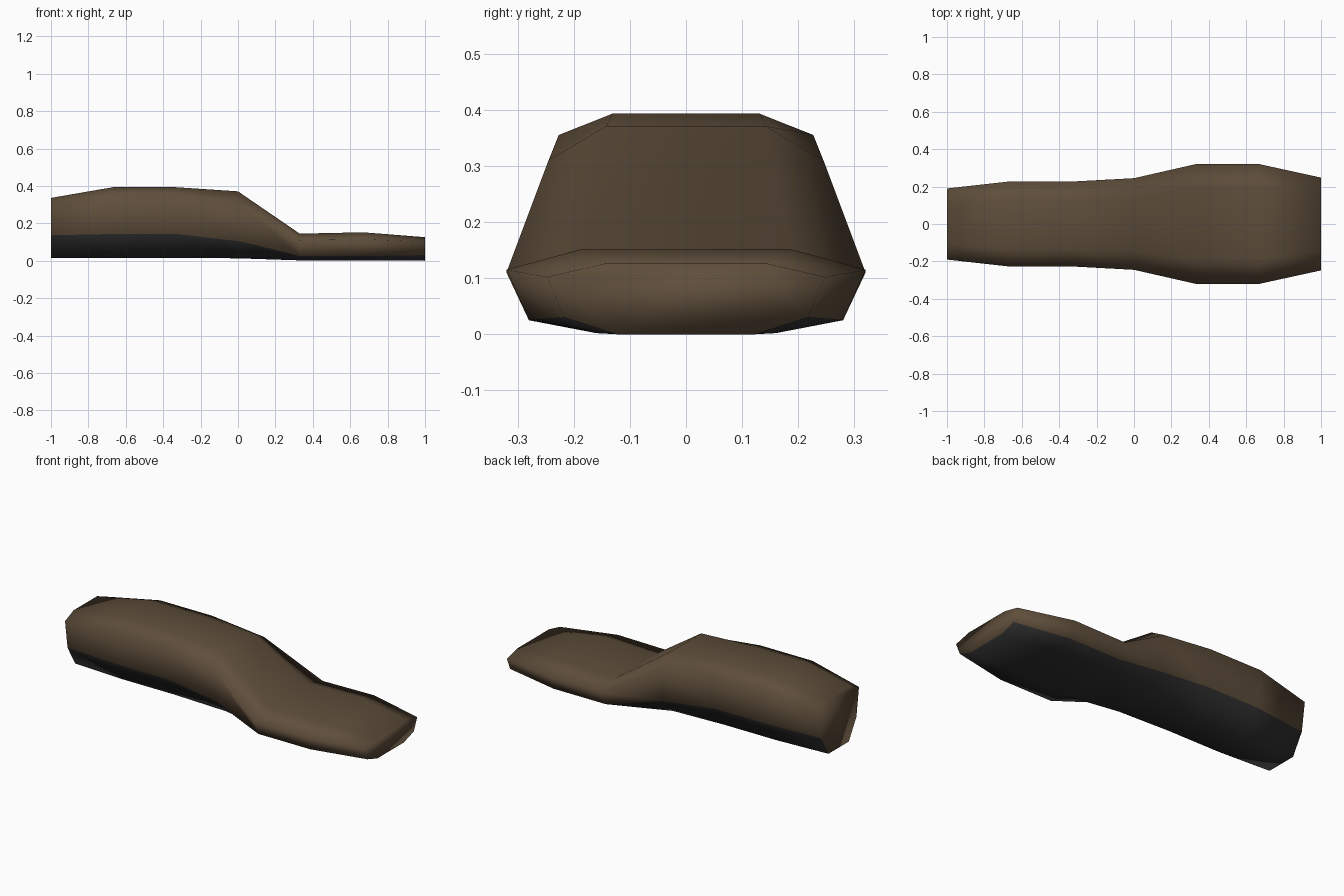
import bpy, bmesh

if "Cube" in bpy.data.objects:
    bpy.data.objects.remove(bpy.data.objects["Cube"])


def material(name, rgb):
    m = bpy.data.materials.new(name)
    m.diffuse_color = (*rgb, 1)
    m.use_nodes = True
    m.node_tree.nodes["Principled BSDF"].inputs["Base Color"].default_value = m.diffuse_color
    return m


# stations along the sole:
# x, half width, bottom z, lower side z, shoulder z, top z
STATIONS = [
    (-1.00, 0.190, 0.016, 0.136, 0.303, 0.336),
    (-0.67, 0.227, 0.016, 0.143, 0.355, 0.393),
    (-0.33, 0.227, 0.016, 0.143, 0.355, 0.393),
    (0.00, 0.245, 0.013, 0.105, 0.310, 0.371),
    (0.33, 0.320, 0.002, 0.025, 0.110, 0.145),
    (0.67, 0.320, 0.002, 0.025, 0.115, 0.152),
    (1.00, 0.248, 0.000, 0.030, 0.102, 0.126),
]
BOTTOM, LOWER, TOP = 0.50, 0.875, 0.58   # widths as fractions of the shoulder

bm = bmesh.new()
rings = []
for x, w, z0, z1, z2, z3 in STATIONS:
    half = [(w * BOTTOM, z0), (w * LOWER, z1), (w, z2), (w * TOP, z3)]
    ring = half + [(-y, z) for y, z in reversed(half)]
    rings.append([bm.verts.new((x, y, z)) for y, z in ring])

# skin between stations; underside and lower bevels are dark
for a, b in zip(rings, rings[1:]):
    for i in range(8):
        j = (i + 1) % 8
        f = bm.faces.new((a[i], a[j], b[j], b[i]))
        f.material_index = 1 if i in (0, 6, 7) else 0

# end caps
bm.faces.new(rings[0])
bm.faces.new(rings[-1])
bmesh.ops.recalc_face_normals(bm, faces=bm.faces)
for f in bm.faces:
    f.smooth = True

mesh = bpy.data.meshes.new("curved_body")
bm.to_mesh(mesh)
bm.free()
mesh.materials.append(material("brown", (0.112, 0.075, 0.043)))
mesh.materials.append(material("charcoal", (0.03, 0.03, 0.03)))
body = bpy.data.objects.new("curved_body", mesh)
bpy.context.collection.objects.link(body)
